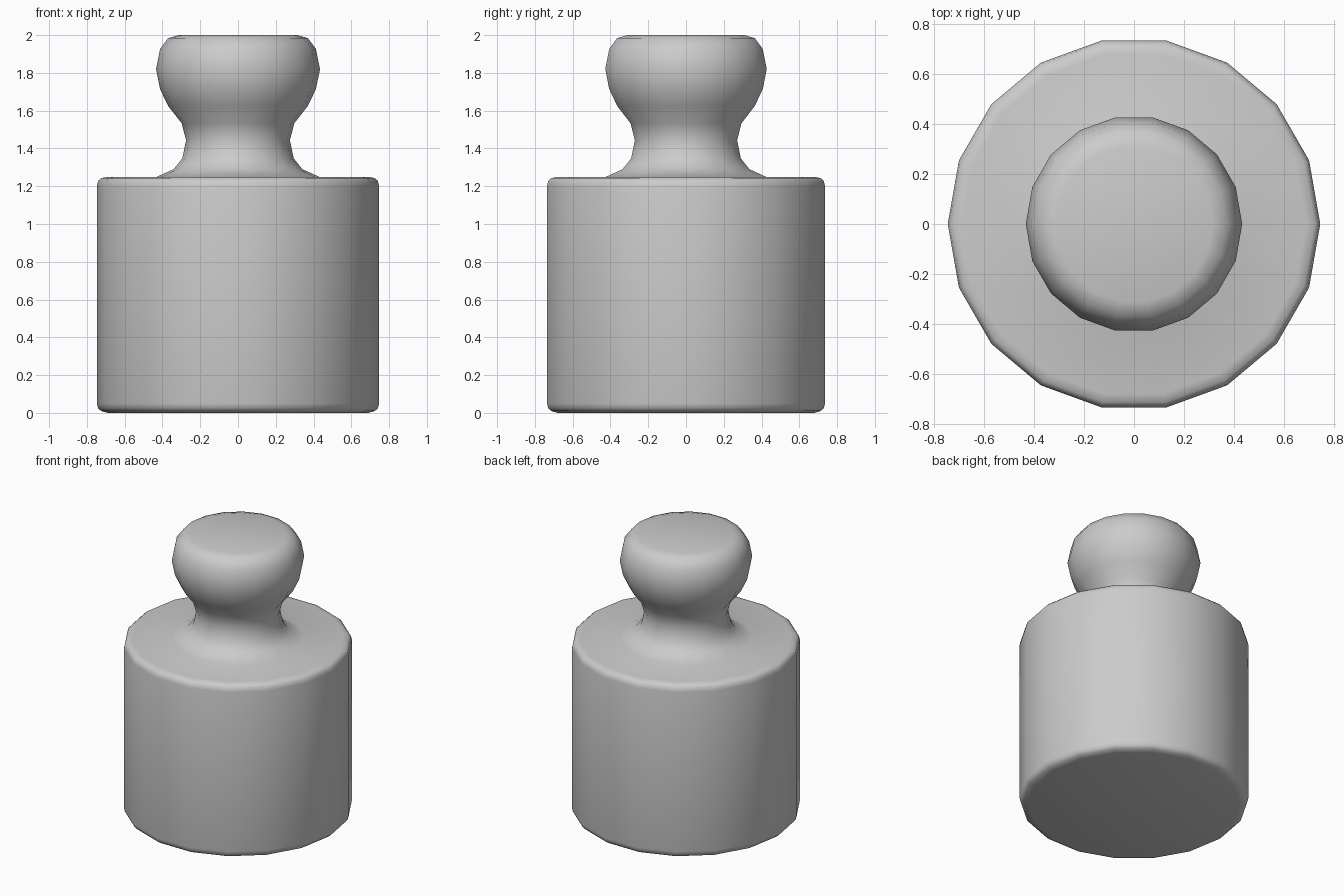
import bpy, bmesh, math

if "Cube" in bpy.data.objects:
    bpy.data.objects.remove(bpy.data.objects["Cube"])

SIDES = 18


def lathe(name, profile):
    """Spin an (r, z) profile around z and cap both ends."""
    bm = bmesh.new()
    rings = []
    for r, z in profile:
        rings.append([bm.verts.new((r * math.cos(2 * math.pi * i / SIDES),
                                    r * math.sin(2 * math.pi * i / SIDES), z))
                      for i in range(SIDES)])
    for a, b in zip(rings, rings[1:]):
        for i in range(SIDES):
            j = (i + 1) % SIDES
            bm.faces.new((a[i], a[j], b[j], b[i]))
    bm.faces.new(rings[0][::-1])
    bm.faces.new(rings[-1])
    mesh = bpy.data.meshes.new(name)
    bm.to_mesh(mesh)
    bm.free()
    obj = bpy.data.objects.new(name, mesh)
    bpy.context.collection.objects.link(obj)
    bpy.context.view_layer.objects.active = obj
    obj.select_set(True)
    bpy.ops.object.shade_smooth_by_angle(angle=math.radians(60))
    return obj


# Rounded cylinder body flowing into the waisted neck and flat-topped knob
lathe("weight_with_knob", [
    (0.69, 0.0), (0.725, 0.01), (0.741, 0.025), (0.747, 0.05),
    (0.747, 1.20), (0.741, 1.228), (0.725, 1.243), (0.69, 1.25),
    (0.43, 1.25), (0.341, 1.29), (0.295, 1.347), (0.275, 1.443),
    (0.298, 1.533), (0.37, 1.625), (0.413, 1.715), (0.434, 1.82),
    (0.413, 1.926), (0.37, 1.984), (0.315, 2.0),
])
